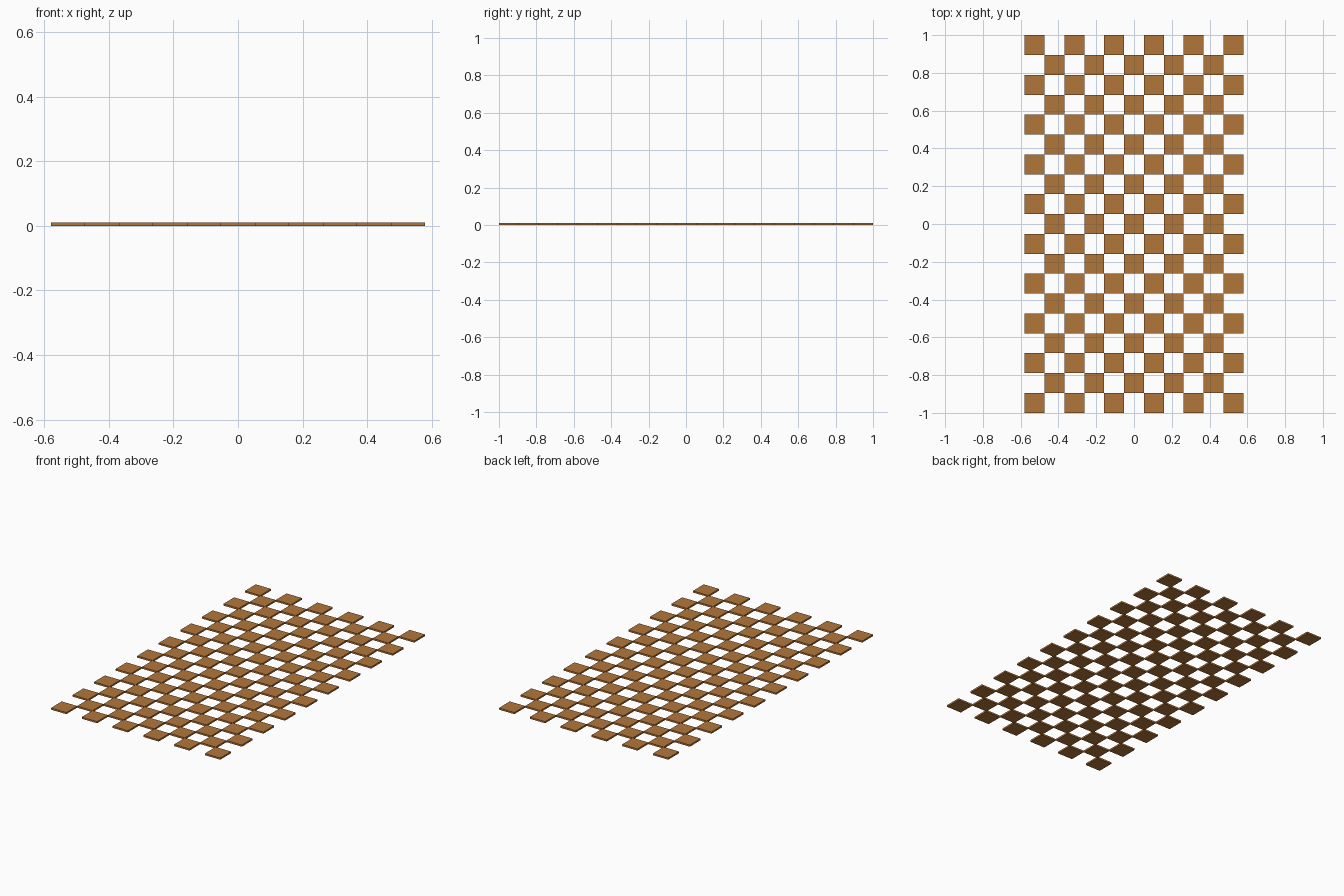
import bpy, bmesh
from mathutils import Matrix, Vector

if "Cube" in bpy.data.objects:
    bpy.data.objects.remove(bpy.data.objects["Cube"])

COLS, ROWS = 11, 19
CELL = 2.0 / ROWS
THICK = CELL / 10

# Warm wood colour
wood = bpy.data.materials.new("wood")
wood.diffuse_color = (0.45, 0.18, 0.042, 1)
wood.use_nodes = True
wood.node_tree.nodes["Principled BSDF"].inputs["Base Color"].default_value = wood.diffuse_color

# Checkerboard of thin square tiles touching at their corners
bm = bmesh.new()
for row in range(ROWS):
    for col in range(row % 2, COLS, 2):
        centre = Vector(((col - (COLS - 1) / 2) * CELL,
                         (row - (ROWS - 1) / 2) * CELL,
                         THICK / 2))
        bmesh.ops.create_cube(
            bm, size=1,
            matrix=Matrix.Translation(centre) @ Matrix.Diagonal((CELL, CELL, THICK, 1)))

mesh = bpy.data.meshes.new("checker_tiles")
bm.to_mesh(mesh)
bm.free()
mesh.materials.append(wood)
tiles = bpy.data.objects.new("checker_tiles", mesh)
bpy.context.collection.objects.link(tiles)
